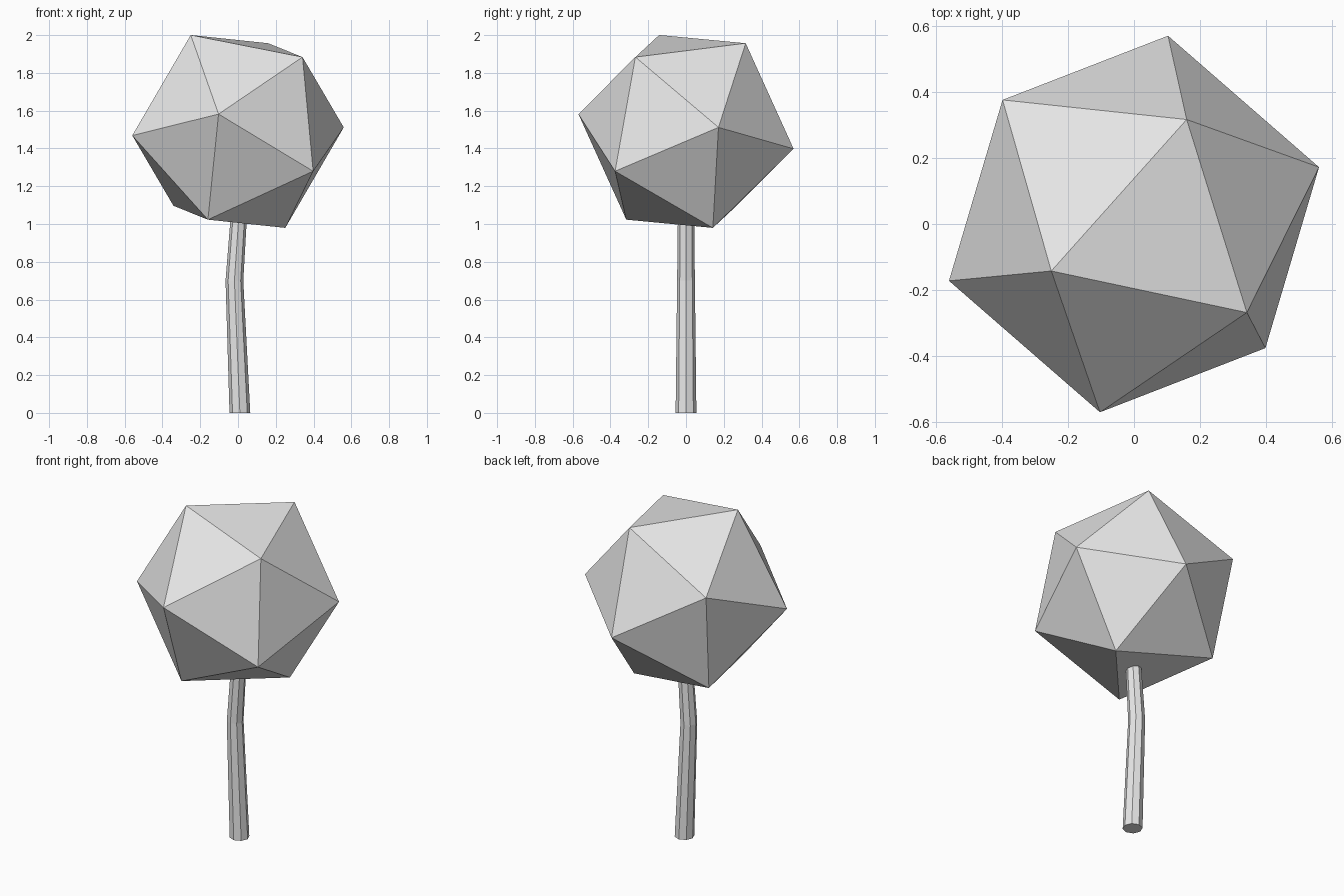
import bpy, bmesh
from math import pi
from mathutils import Vector, Matrix

cube = bpy.data.objects.get("Cube")
if cube:
    bpy.data.objects.remove(cube, do_unlink=True)

grey = bpy.data.materials.new("light_grey")
grey.use_nodes = True
grey.diffuse_color = (0.8, 0.8, 0.8, 1)
grey.node_tree.nodes["Principled BSDF"].inputs["Base Color"].default_value = (0.8, 0.8, 0.8, 1)


def add_object(name, bm):
    bmesh.ops.recalc_face_normals(bm, faces=bm.faces)
    mesh = bpy.data.meshes.new(name)
    bm.to_mesh(mesh)
    bm.free()
    mesh.materials.append(grey)
    obj = bpy.data.objects.new(name, mesh)
    bpy.context.collection.objects.link(obj)
    return obj


# Crown: a tilted icosahedron, aimed by its top corner and one neighbouring corner
top = Vector((-0.25, -0.142, 0.51)).normalized()
neighbour = Vector((0.34, -0.268, 0.395))
side = (neighbour - top * neighbour.dot(top)).normalized()
tilt = Matrix((side, top.cross(side), top)).transposed().to_4x4()
bm = bmesh.new()
bmesh.ops.create_icosphere(bm, subdivisions=1, radius=0.586,
                           matrix=Matrix.Translation((0, 0, 1.49)) @ tilt)
add_object("crown", bm)

# Trunk: a slightly bent, tapering eight-sided stem as (x, z, radius) rings
SIDES = 8
bm = bmesh.new()
rings = []
for x, z, radius in [(0.01, 0, 0.055), (-0.019, 0.7, 0.047), (0.005, 1.05, 0.043)]:
    ring = bmesh.ops.create_circle(bm, segments=SIDES, radius=radius,
                                   matrix=Matrix.Translation((x, 0, z)))
    rings.append(ring["verts"])
for low, high in zip(rings, rings[1:]):
    for i in range(SIDES):
        j = (i + 1) % SIDES
        bm.faces.new((low[i], low[j], high[j], high[i]))
bm.faces.new(rings[0])
bm.faces.new(rings[-1])
add_object("trunk", bm)
